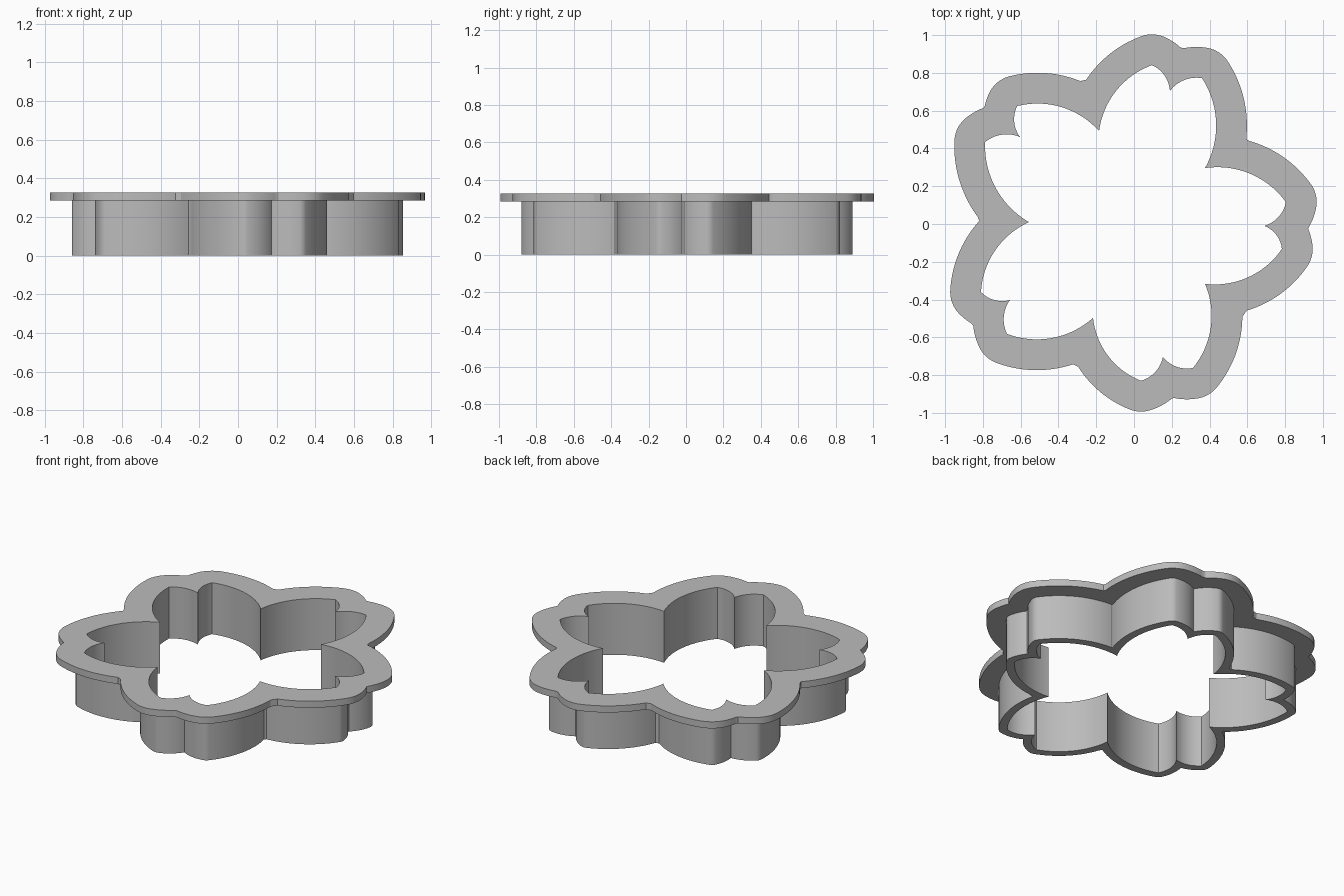
import bpy
import math
from mathutils import Vector

if "Cube" in bpy.data.objects:
    bpy.data.objects.remove(bpy.data.objects["Cube"])

# Inner outline corners, anticlockwise: valley, tip, notch, tip for each petal
CORNERS = [
    (.376, -.317), (.783, -.132), (.69, -.01), (.804, .116),
    (.376, .296), (.36, .772), (.19, .704), (.095, .841),
    (-.185, .492), (-.619, .624), (-.603, .46), (-.788, .434),
    (-.556, .01), (-.81, -.36), (-.656, -.402), (-.672, -.582),
    (-.217, -.497), (.037, -.83), (.153, -.704), (.312, -.762),
]
BULGE = 0.14          # arc height as a share of its chord
STEPS = 24
WALL, RIM = 0.05, 0.163
RIM_BOTTOM, TOP = 0.285, 0.327


def petal_arcs():
    """Each arc is a list of (point, outward normal)."""
    pts = [Vector(c) for c in CORNERS]
    half = 2 * math.atan(2 * BULGE)
    arcs = []
    for p, q in zip(pts, pts[1:] + pts[:1]):
        chord = q - p
        radius = chord.length / (2 * math.sin(half))
        out = Vector((chord.y, -chord.x)).normalized()
        centre = (p + q) / 2 - out * radius * math.cos(half)
        mid = math.atan2(out.y, out.x)
        arc = []
        for i in range(STEPS + 1):
            a = mid - half + 2 * half * i / STEPS
            n = Vector((math.cos(a), math.sin(a)))
            arc.append((centre + n * radius, n))
        arcs.append(arc)
    return arcs


ARCS = petal_arcs()
INNER = [p for arc in ARCS for p, n in arc[:-1]]


def offset_outline(dist):
    """Outline grown outward by dist, rounded at tips and trimmed at valleys."""
    raw = []
    for arc, following in zip(ARCS, ARCS[1:] + ARCS[:1]):
        raw += [p + n * dist for p, n in arc]
        tip, n1 = arc[-1]
        n2 = following[0][1]
        turn = math.atan2(n1.cross(n2), n1.dot(n2))
        if turn > 0:
            start = math.atan2(n1.y, n1.x)
            for i in range(1, 10):
                a = start + turn * i / 10
                raw.append(tip + dist * Vector((math.cos(a), math.sin(a))))
    return [p for p in raw if min((p - s).length for s in INNER) > dist - 0.0005]


metal = bpy.data.materials.new("plain_grey")
metal.use_nodes = True
grey = (0.5, 0.5, 0.5, 1)
metal.diffuse_color = grey
metal.node_tree.nodes["Principled BSDF"].inputs["Base Color"].default_value = grey


def band(name, outer, z0, z1):
    """Solid ring between the inner outline and an outer outline."""
    curve = bpy.data.curves.new(name, 'CURVE')
    curve.dimensions = '2D'
    curve.fill_mode = 'BOTH'
    curve.extrude = (z1 - z0) / 2
    for outline in (outer, INNER):
        spline = curve.splines.new('POLY')
        spline.points.add(len(outline) - 1)
        for point, p in zip(spline.points, outline):
            point.co = (p.x, p.y, 0, 1)
        spline.use_cyclic_u = True
    curve.materials.append(metal)
    obj = bpy.data.objects.new(name, curve)
    obj.location.z = (z0 + z1) / 2
    bpy.context.collection.objects.link(obj)
    bpy.ops.object.select_all(action='DESELECT')
    obj.select_set(True)
    bpy.context.view_layer.objects.active = obj
    bpy.ops.object.convert(target='MESH')
    obj = bpy.context.object
    # Weld caps to sides and shade the curved walls smoothly
    bpy.ops.object.mode_set(mode='EDIT')
    bpy.ops.mesh.select_all(action='SELECT')
    bpy.ops.mesh.remove_doubles(threshold=0.0001)
    bpy.ops.mesh.normals_make_consistent(inside=False)
    bpy.ops.object.mode_set(mode='OBJECT')
    bpy.ops.object.shade_smooth_by_angle(angle=math.radians(25))
    return obj


# Thin cutting wall below, wide grip rim above
band("cutting_wall", offset_outline(WALL), 0, RIM_BOTTOM)
band("grip_rim", offset_outline(RIM), RIM_BOTTOM, TOP)
